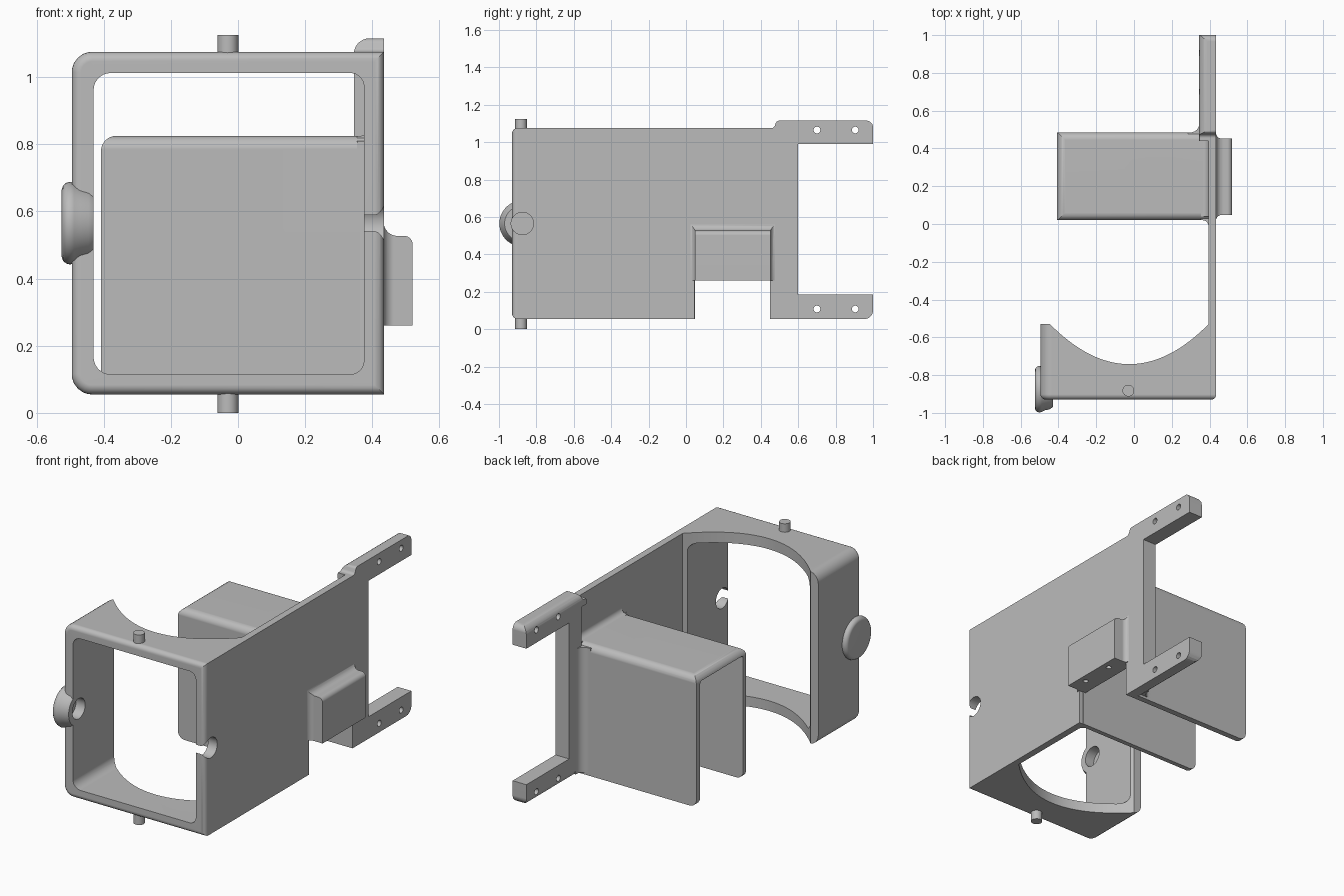
import bpy, bmesh, math
from mathutils import Vector

cube = bpy.data.objects.get("Cube")
if cube:
    bpy.data.objects.remove(cube)

grey = bpy.data.materials.new("plain_grey")
grey.use_nodes = True
COLOUR = (0.5, 0.5, 0.5, 1)
grey.diffuse_color = COLOUR
grey.node_tree.nodes["Principled BSDF"].inputs["Base Color"].default_value = COLOUR


def outline(corners, steps=6):
    """Turn (u, v[, radius]) corners into a polygon with rounded corners."""
    pts, n = [], len(corners)
    for i, c in enumerate(corners):
        p = Vector(c[:2])
        if len(c) == 2:
            pts.append(p)
            continue
        a = (Vector(corners[i - 1][:2]) - p).normalized()
        b = (Vector(corners[(i + 1) % n][:2]) - p).normalized()
        half, r = a.angle(b) / 2, c[2]
        centre = p + (a + b).normalized() * r / math.sin(half)
        start = p + a * r / math.tan(half) - centre
        end = p + b * r / math.tan(half) - centre
        for k in range(steps + 1):
            pts.append(centre + start.lerp(end, k / steps).normalized() * r)
    return pts


def rect(u0, v0, u1, v1, left=0, right=0):
    """Rectangle with optional radii on its low-u and high-u corners."""
    cs = [(u0, v0, left), (u1, v0, right), (u1, v1, right), (u0, v1, left)]
    return [c if c[2] else c[:2] for c in cs]


def finish(name, bm):
    bmesh.ops.recalc_face_normals(bm, faces=bm.faces)
    mesh = bpy.data.meshes.new(name)
    bm.to_mesh(mesh)
    bm.free()
    mesh.materials.append(grey)
    ob = bpy.data.objects.new(name, mesh)
    bpy.context.collection.objects.link(ob)
    return ob


def prism(name, corners, axis, lo, hi, front_bevel=0):
    """Extrude an outline along an axis, optionally rounding the low end."""
    place = {"x": lambda p, w: (w, p.x, p.y),
             "y": lambda p, w: (p.x, w, p.y),
             "z": lambda p, w: (p.x, p.y, w)}[axis]
    bm = bmesh.new()
    pts = outline(corners)
    ends = [[bm.verts.new(place(p, w)) for p in pts] for w in (lo, hi)]
    cap = bm.faces.new(ends[0])
    bm.faces.new(ends[1])
    for i in range(len(pts)):
        j = (i + 1) % len(pts)
        bm.faces.new((ends[0][i], ends[0][j], ends[1][j], ends[1][i]))
    bmesh.ops.recalc_face_normals(bm, faces=bm.faces)
    if front_bevel:
        bmesh.ops.bevel(bm, geom=list(cap.edges), offset=front_bevel,
                        segments=5, profile=0.5, affect="EDGES")
    return finish(name, bm)


def rod(name, axis, u, v, r, lo, hi, sides=32):
    ring = [(u + r * math.cos(math.tau * k / sides),
             v + r * math.sin(math.tau * k / sides)) for k in range(sides)]
    return prism(name, ring, axis, lo, hi)


def combine(ob, tool, operation="DIFFERENCE"):
    mod = ob.modifiers.new("cut", "BOOLEAN")
    mod.object, mod.operation, mod.solver = tool, operation, "EXACT"
    bpy.context.view_layer.objects.active = ob
    bpy.ops.object.modifier_apply(modifier=mod.name)
    bpy.data.objects.remove(tool)


def lathe_x(name, profile, y, z, sides=48):
    """Spin (x, radius) points round an axis parallel to x."""
    bm = bmesh.new()
    vs = [bm.verts.new((x, y + r, z)) for x, r in profile]
    es = [bm.edges.new(pair) for pair in zip(vs, vs[1:])]
    bmesh.ops.spin(bm, geom=vs + es, cent=(0, y, z), axis=(1, 0, 0),
                   angle=math.tau, steps=sides, use_merge=True)
    bmesh.ops.remove_doubles(bm, verts=bm.verts, dist=0.0005)
    return finish(name, bm)


PIVOT_Y, PIVOT_Z = -0.875, 0.565
BASE, TOP, OUT = 0.055, 1.075, 0.435

# Front frame: rounded ring with a curved scoop in the back of its bars
frame = prism("front_frame", rect(-0.495, BASE, OUT, TOP, left=0.06), "y",
              -0.93, -0.53, front_bevel=0.028)
combine(frame, prism("cutter", rect(-0.43, 0.115, 0.375, 1.012, 0.05, 0.04),
                     "y", -1.1, 0))
scoop = []
for k in range(33):
    t = k / 16 - 1
    scoop.append((-0.025 + 0.42 * t, -0.742 + 0.212 * t * t))
scoop += [(0.395, -0.4), (-0.445, -0.4)]
combine(frame, prism("cutter", scoop, "z", -0.1, 1.3))
combine(frame, rod("cutter", "x", PIVOT_Y, PIVOT_Z, 0.06, -0.49, 0.6))

# Round boss on the side of the frame, with a recess facing inwards
lathe_x("side_boss", [(-0.525, 0), (-0.525, 0.1), (-0.521, 0.112),
                      (-0.512, 0.12), (-0.5, 0.123), (-0.488, 0.12),
                      (-0.47, 0.111), (-0.445, 0.105), (-0.43, 0.095),
                      (-0.43, 0.06), (-0.49, 0.06), (-0.49, 0)],
        PIVOT_Y, PIVOT_Z)

# Pivot pins above and below the frame
for name, lo, hi in (("lower_pin", 0, 0.08), ("upper_pin", 1.05, 1.125)):
    rod(name, "z", -0.03, -0.882, 0.031, lo, hi)

# Long side plate with a notch in its lower edge
prism("side_plate", [(-0.53, BASE), (0.045, BASE), (0.045, 0.26), (0.45, 0.26),
                     (0.45, BASE), (0.55, BASE), (0.55, TOP), (-0.53, TOP)],
      "x", 0.394, OUT)

# Rear pillar with two mounting arms
arms = prism("rear_arms", [(0.44, 1.04), (0.485, 1.04), (0.485, BASE),
                           (1, BASE, 0.045), (1, 0.185), (0.6, 0.185),
                           (0.6, 0.99), (1, 0.99), (1, 1.115, 0.035),
                           (0.485, 1.115, 0.02), (0.47, TOP, 0.02),
                           (0.44, TOP)], "x", 0.345, OUT)
combine(arms, prism("cutter", rect(0.345, BASE, 0.5, 1.115, left=0.045),
                    "y", 0, 1.2), "INTERSECT")
for y in (0.7, 0.905):
    for z in (0.108, 1.065):
        combine(arms, rod("cutter", "x", y, z, 0.018, 0.2, 0.6, 20))

# Inverted U-shaped saddle, open at its end and underneath
saddle = prism("saddle", [(0.02, BASE), (0.02, 0.825, 0.04),
                          (0.485, 0.825, 0.04), (0.485, BASE), (0.45, BASE),
                          (0.45, 0.787, 0.015), (0.048, 0.787, 0.015),
                          (0.048, BASE)], "x", -0.408, 0.41)
combine(saddle, prism("cutter", rect(-0.408, BASE, 0.6, 0.825, left=0.045),
                      "y", -0.2, 0.8), "INTERSECT")

# Concave fillets where the saddle meets the plate and pillar
prism("front_fillet", [(0.4, 0.03), (0.355, 0.03), (0.355, 0.02),
                       (0.394, 0.02, 0.03), (0.394, -0.015), (0.4, -0.015)],
      "z", BASE, 0.81)
prism("back_fillet", [(0.36, 0.47), (0.285, 0.47), (0.285, 0.485),
                      (0.345, 0.485, 0.045), (0.345, 0.54), (0.36, 0.54)],
      "z", 0.07, 0.81)
prism("top_fillet", [(0.4, 0.81), (0.355, 0.81), (0.355, 0.825),
                     (0.394, 0.825, 0.03), (0.394, 0.865), (0.4, 0.865)],
      "y", 0.04, 0.485)

# Outer block with flared edges and two small holes underneath
FACE = 0.434
block = prism("outer_block", [(0.42, 0.26), (0.52, 0.26), (0.52, 0.527, 0.025),
                              (FACE, 0.527, 0.04), (FACE, 0.58), (0.42, 0.58)],
              "y", -0.05, 0.55)
combine(block, prism("cutter", [(0.41, 0.01), (FACE, 0.01), (FACE, 0.048, 0.03),
                                (0.53, 0.048), (0.53, 0.452),
                                (FACE, 0.452, 0.03), (FACE, 0.49),
                                (0.41, 0.49)], "z", 0.2, 0.7), "INTERSECT")
for y in (0.15, 0.35):
    combine(block, rod("cutter", "z", 0.478, y, 0.015, 0.2, 0.36, 20))

# Smooth the curved areas while keeping crisp edges
for ob in list(bpy.context.collection.objects):
    if ob.type == "MESH" and grey.name in ob.data.materials:
        bpy.ops.object.select_all(action="DESELECT")
        ob.select_set(True)
        bpy.context.view_layer.objects.active = ob
        bpy.ops.object.shade_smooth_by_angle(angle=math.radians(30))
        weighted = ob.modifiers.new("weighted_normals", "WEIGHTED_NORMAL")
        weighted.keep_sharp = True
